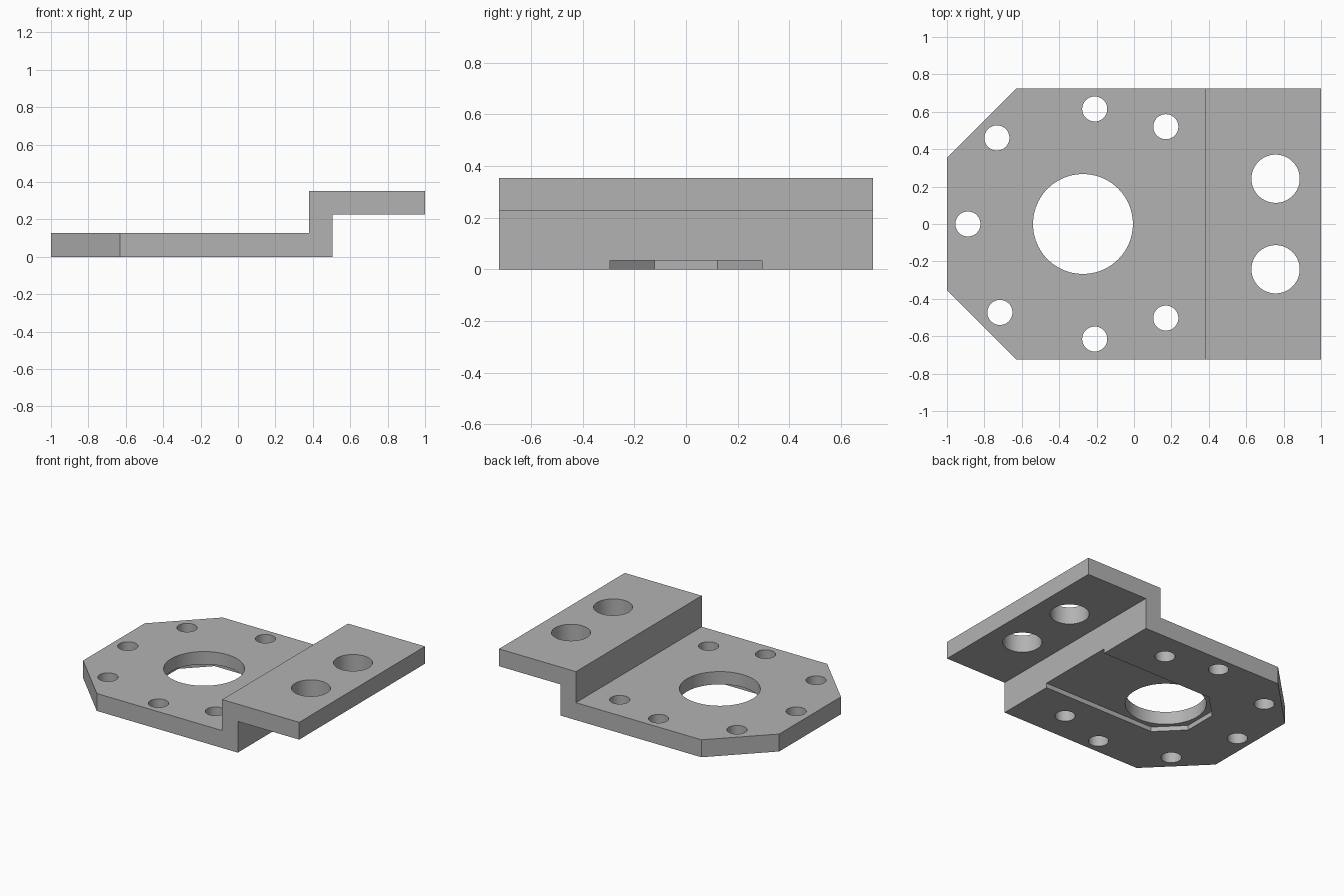
import bpy
import bmesh
import math

if "Cube" in bpy.data.objects:
    bpy.data.objects.remove(bpy.data.objects["Cube"], do_unlink=True)

HALF_WIDTH = 0.724
PLATE = 0.127
BORE_X = -0.273

metal = bpy.data.materials.new("grey metal")
metal.use_nodes = True
GREY = (0.45, 0.45, 0.45, 1)
metal.diffuse_color = GREY
metal.node_tree.nodes["Principled BSDF"].inputs["Base Color"].default_value = GREY


def prism(name, points, offset):
    """Extrude a closed polygon along a vector."""
    bm = bmesh.new()
    face = bm.faces.new([bm.verts.new(p) for p in points])
    new = bmesh.ops.extrude_face_region(bm, geom=[face])["geom"]
    bmesh.ops.translate(bm, vec=offset,
                        verts=[v for v in new if isinstance(v, bmesh.types.BMVert)])
    bmesh.ops.recalc_face_normals(bm, faces=bm.faces)
    mesh = bpy.data.meshes.new(name)
    bm.to_mesh(mesh)
    bm.free()
    mesh.materials.append(metal)
    obj = bpy.data.objects.new(name, mesh)
    bpy.context.collection.objects.link(obj)
    return obj


def cut(target, cutter):
    """Subtract the cutter and discard it."""
    mod = target.modifiers.new("cut", "BOOLEAN")
    mod.operation = "DIFFERENCE"
    mod.solver = "EXACT"
    mod.object = cutter
    cutter.hide_render = True
    bpy.context.view_layer.objects.active = target
    bpy.ops.object.modifier_apply(modifier=mod.name)
    bpy.data.objects.remove(cutter, do_unlink=True)


def drill(target, x, y, radius, sides=48):
    ring = [(x + radius * math.cos(i * math.tau / sides),
             y + radius * math.sin(i * math.tau / sides), -0.1) for i in range(sides)]
    cut(target, prism("drill", ring, (0, 0, 0.6)))


# Stepped plate: side profile swept across the width
profile = [(-1, 0), (0.505, 0), (0.505, 0.227), (1, 0.227),
           (1, 0.353), (0.38, 0.353), (0.38, PLATE), (-1, PLATE)]
bracket = prism("stepped_bracket", [(x, -HALF_WIDTH, z) for x, z in profile],
                (0, 2 * HALF_WIDTH, 0))

# Chamfered corners at the free end of the lower plate
for s in (-1, 1):
    corner = [(-1, 0.355 * s, -0.1), (-0.631, HALF_WIDTH * s, -0.1),
              (-0.631, s, -0.1), (-1.2, s, -0.1), (-1.2, 0.155 * s, -0.1)]
    cut(bracket, prism("corner_cutter", corner, (0, 0, 0.6)))

# Underside channel with a half-octagon end, open at the step
R = 0.295
K = R * math.tan(math.pi / 8)
half = [(0.7, R), (BORE_X - K, R), (BORE_X - R, K)]
channel = half + [(x, -y) for x, y in reversed(half)]
cut(bracket, prism("channel_cutter", [(x, y, -0.1) for x, y in channel], (0, 0, 0.134)))

# Central bore, ring of small holes and pair of mounting holes
drill(bracket, BORE_X, 0, 0.267, 96)
for x, y in [(-0.733, 0.46), (-0.21, 0.615), (0.17, 0.52), (-0.888, 0),
             (-0.717, -0.473), (-0.21, -0.615), (0.17, -0.503)]:
    drill(bracket, x, y, 0.067)
for y in (-0.242, 0.242):
    drill(bracket, 0.757, y, 0.129, 64)

# Smooth hole walls, sharp edges elsewhere
bpy.ops.object.select_all(action="DESELECT")
bracket.select_set(True)
bpy.context.view_layer.objects.active = bracket
bpy.ops.object.shade_smooth_by_angle(angle=math.radians(30))
